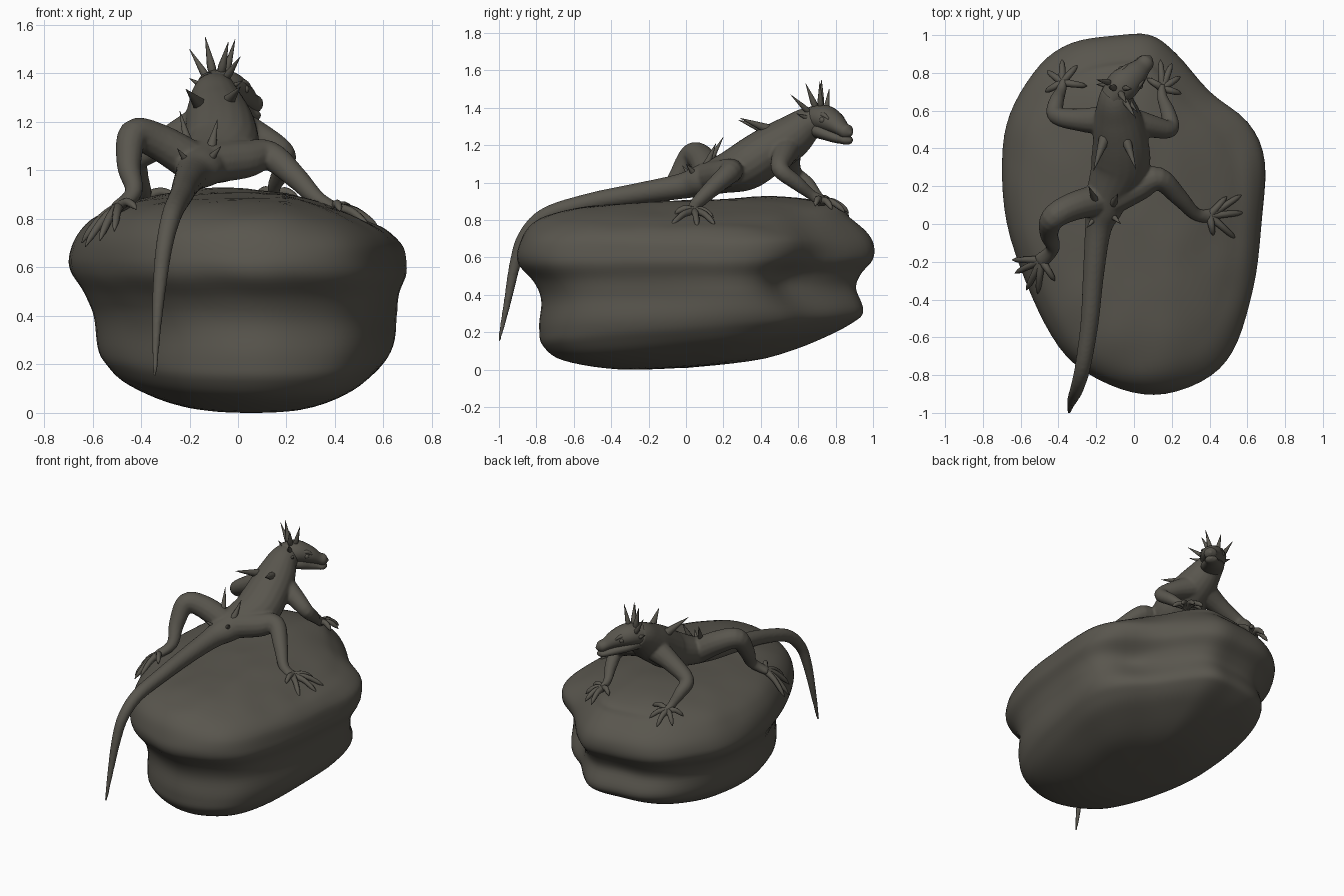
import bpy, bmesh, math
from mathutils import Vector, noise

stone = bpy.data.materials.new("dark_olive_stone")
stone.diffuse_color = (0.10, 0.093, 0.076, 1)


def spline(pts, n, closed=False):
    """Catmull-Rom through tuples of any size, n samples per segment."""
    c, out = len(pts), []
    get = (lambda i: pts[i % c]) if closed else (lambda i: pts[max(0, min(c - 1, i))])
    for i in range(c if closed else c - 1):
        for k in range(n):
            t = k / n
            out.append(tuple(0.5 * (2 * b + (d - a) * t + (2 * a - 5 * b + 4 * d - e) * t * t
                                    + (3 * b - a - 3 * d + e) * t ** 3)
                             for a, b, d, e in zip(get(i - 1), get(i), get(i + 1), get(i + 2))))
    return out if closed else out + [tuple(pts[-1])]


def loft(bm, rings):
    """Skin a list of rings and close both ends."""
    vs = [[bm.verts.new(p) for p in r] for r in rings]
    m = len(vs[0])
    for a, b in zip(vs, vs[1:]):
        for i in range(m):
            bm.faces.new((a[i], a[(i + 1) % m], b[(i + 1) % m], b[i]))
    bm.faces.new(vs[0][::-1])
    bm.faces.new(vs[-1])


def tube(bm, pts, n=5, sides=14):
    """Tapered limb: points are x, y, z, half width, half height."""
    pts = [p if len(p) == 5 else (*p, p[3]) for p in pts]
    s = spline(pts, n)
    side, rings = None, []
    for i, p in enumerate(s):
        t = (Vector(s[min(i + 1, len(s) - 1)][:3]) - Vector(s[max(i - 1, 0)][:3])).normalized()
        if side is None:
            side = t.cross(Vector((0, 0, 1)))
            if side.length < 1e-3:
                side = Vector((1, 0, 0))
        side = (side - t * side.dot(t)).normalized()
        up = side.cross(t)
        w, h = max(p[3], 0.001), max(p[4], 0.001)
        rings.append([Vector(p[:3]) + side * w * math.cos(a) + up * h * math.sin(a)
                      for a in (2 * math.pi * k / sides for k in range(sides))])
    loft(bm, rings)


def finish(bm, name, angle=60):
    bmesh.ops.recalc_face_normals(bm, faces=bm.faces)
    me = bpy.data.meshes.new(name)
    bm.to_mesh(me)
    bm.free()
    ob = bpy.data.objects.new(name, me)
    bpy.context.collection.objects.link(ob)
    me.materials.append(stone)
    bpy.ops.object.select_all(action='DESELECT')
    ob.select_set(True)
    bpy.context.view_layer.objects.active = ob
    bpy.ops.object.shade_smooth_by_angle(angle=math.radians(angle))
    return ob


# boulder: plan outline scaled through a stack of levels
outline = [(.08, 1.0), (.22, .90), (.40, .71), (.60, .54), (.69, .32), (.67, -.03), (.63, -.34),
           (.54, -.62), (.40, -.79), (.16, -.89), (-.07, -.87), (-.31, -.74), (-.47, -.53),
           (-.60, -.24), (-.69, .08), (-.69, .40), (-.63, .64), (-.50, .85), (-.33, .96), (-.1, 1.0)]
# scale at -y, height at -y, scale at +y, height at +y, scale across x
levels = [(.01, .01, .01, .01, .01), (.4, .002, .42, .06, .40), (.74, .05, .75, .18, .70),
          (.865, .13, .90, .26, .83), (.875, .22, .94, .32, .88), (.862, .36, .90, .43, .895),
          (.90, .47, .93, .51, .93), (.99, .57, .99, .59, .995), (1, .66, .99, .67, .995),
          (.96, .75, .95, .74, .94), (.85, .82, .87, .81, .83), (.64, .865, .79, .87, .62),
          (.35, .89, .45, .905, .35), (.01, .905, .01, .905, .01)]
bm = bmesh.new()
plan = spline(outline, 4, True)
rings = []
for sn, zn, sp, zp, sx in spline(levels, 5):
    ring = []
    for x, y in plan:
        t = (y + .89) / 1.89
        s = sn + (sp - sn) * t
        z = zn + (zp - zn) * t
        p = Vector((x * sx, y * s, z))
        dent = .10 * math.exp(-((p.x - .52) ** 2 + (p.y - .62) ** 2) / .03 - (z - .47) ** 2 / .012)
        k = 1 - dent + .022 * noise.noise(Vector((p.x * 2, p.y * 2, z * 5)))
        shift = .028 * max(0, min(1, (.62 - z) / .2))
        # top surface falls to the right and swells at the back
        top = max(0, min(1, (z - .68) / .15))
        z += top * (.025 * math.exp(-((p.x + .1) ** 2 + (p.y - .55) ** 2) / .08)
                    - .045 * max(0, min(1, (p.x - .2) / .35)))
        ring.append((p.x * k + shift, p.y * k,
                     max(0, z + .008 * noise.noise(p * 5) * min(1, z * 3))))
    rings.append(ring)
loft(bm, rings)
finish(bm, "boulder")

# lizard torso and tail
bm = bmesh.new()
tube(bm, [(-.343, -1.0, .15, .008), (-.335, -.955, .36, .02), (-.32, -.915, .56, .03),
          (-.30, -.865, .71, .036), (-.27, -.75, .825, .042), (-.235, -.52, .895, .048),
          (-.215, -.27, .94, .056), (-.19, -.03, .98, .07, .068), (-.16, .08, 1.01, .10, .085),
          (-.13, .18, 1.04, .12, .10), (-.075, .31, 1.085, .155, .13), (-.07, .42, 1.155, .15, .13),
          (-.085, .55, 1.235, .13, .12), (-.095, .64, 1.305, .10, .095),
          (-.09, .71, 1.335, .08, .075)], 5, 20)
# four legs, each from body to foot
legs = [
    [(-.12, .13, 1.03, .085), (.02, .20, 1.045, .08), (.13, .24, 1.06, .062), (.24, .14, .97, .047),
     (.33, .05, .88, .034), (.42, .045, .835, .04, .024)],
    [(-.18, .13, 1.03, .085), (-.33, .09, 1.12, .075), (-.43, .03, 1.145, .065), (-.45, -.05, 1.02, .05),
     (-.43, -.13, .91, .036), (-.50, -.20, .845, .042, .026)],
    [(-.06, .55, 1.20, .085), (.08, .52, 1.14, .063), (.19, .505, 1.07, .047), (.18, .59, 1.0, .04),
     (.15, .67, .935, .028), (.15, .73, .90, .034, .02)],
    [(-.13, .55, 1.20, .085), (-.27, .55, 1.13, .063), (-.41, .575, 1.05, .048), (-.41, .65, .99, .04),
     (-.385, .71, .92, .028), (-.38, .76, .885, .034, .02)],
]
for leg in legs:
    tube(bm, leg)
body = finish(bm, "lizard_body", 180)
mod = body.modifiers.new("blend", 'REMESH')
mod.mode = 'VOXEL'
mod.voxel_size = .009
mod.use_smooth_shade = True
mod = body.modifiers.new("soften", 'SMOOTH')
mod.factor = .5
mod.iterations = 4

# toes with claw tips: foot centre, then toe ends
toes = [
    ((.40, .045, .845), [(.49, .145, .81), (.57, .155, .77), (.58, .06, .76), (.54, -.08, .765),
                         (.42, -.06, .83)]),
    ((-.49, -.19, .85), [(-.645, -.19, .70), (-.63, -.26, .685), (-.57, -.35, .71), (-.51, -.37, .75),
                         (-.42, -.30, .84)]),
    ((.15, .72, .90), [(.07, .77, .885), (.14, .87, .84), (.20, .85, .84), (.245, .78, .855),
                       (.25, .69, .875)]),
    ((-.38, .75, .89), [(-.47, .70, .855), (-.46, .81, .825), (-.38, .87, .82), (-.30, .84, .85),
                        (-.25, .73, .885)]),
]
bm = bmesh.new()
for base, tips in toes:
    b = Vector(base)
    for tip in tips:
        e = Vector(tip)
        q = b.lerp(e, .45) + Vector((0, 0, .024))
        r = b.lerp(e, .82) + Vector((0, 0, .014))
        tube(bm, [(*b, .023), (*q, .018), (*r, .014), (*e, .002)], 4, 8)
finish(bm, "toes")

# head: skull, lower jaw, eyes, brow ridges
bm = bmesh.new()
tube(bm, [(-.115, .67, 1.335, .07, .07), (-.06, .735, 1.345, .086, .072), (0, .79, 1.32, .07, .058),
          (.045, .835, 1.287, .048, .038), (.072, .865, 1.27, .04, .036), (.09, .886, 1.262, .008)], 5, 18)
finish(bm, "skull")
bm = bmesh.new()
tube(bm, [(-.11, .68, 1.295, .06, .05), (-.05, .74, 1.275, .078, .045), (0, .795, 1.25, .058, .036),
          (.035, .835, 1.235, .045, .028), (.066, .865, 1.227, .038, .024), (.083, .883, 1.225, .008)], 5, 18)
finish(bm, "lower_jaw")
across = Vector((.73, -.68, 0))
ahead = Vector((.68, .73, 0))
bm = bmesh.new()
for s in (-1, 1):
    c = Vector((-.018, .775, 1.335)) + across * s * .066
    geo = bmesh.ops.create_uvsphere(bm, u_segments=14, v_segments=10, radius=.017)
    bmesh.ops.translate(bm, verts=geo['verts'], vec=c)
finish(bm, "eyes")
bm = bmesh.new()
for s in (-1, 1):
    c = Vector((-.018, .775, 1.358)) + across * s * .06
    tube(bm, [(*(c - ahead * .04), .006), (*(c + Vector((0, 0, .004))), .014),
              (*(c + ahead * .04 - Vector((0, 0, .018))), .005)], 4, 8)
finish(bm, "brow_ridges")

# spikes: base, tip, base radius
crown = [((-.115, .745, 1.36), (-.20, .765, 1.50), .016), ((-.10, .72, 1.38), (-.135, .725, 1.55), .018),
         ((-.075, .70, 1.385), (-.04, .64, 1.53), .018), ((-.055, .72, 1.385), (-.012, .715, 1.54), .016),
         ((-.06, .67, 1.365), (.01, .56, 1.47), .016), ((-.12, .73, 1.33), (-.20, .74, 1.38), .016),
         ((-.05, .68, 1.33), (.02, .59, 1.37), .016)]
back = [((-.13, .53, 1.24), (-.215, .28, 1.335), .03), ((-.07, .53, 1.25), (.01, .29, 1.345), .03),
        ((-.19, .09, 1.05), (-.24, .20, 1.245), .022), ((-.12, .09, 1.05), (-.085, .16, 1.21), .022),
        ((-.19, .05, 1.01), (-.25, -.02, 1.09), .018), ((-.13, .06, 1.03), (-.07, .00, 1.10), .018)]
for name, group in (("head_spikes", crown), ("back_spikes", back)):
    bm = bmesh.new()
    for b, t, r in group:
        at = lambda f: Vector(b).lerp(Vector(t), f)
        tube(bm, [(*b, r * .5), (*at(.25), r), (*at(.6), r * .6), (*t, .001)], 3, 8)
    finish(bm, name)
